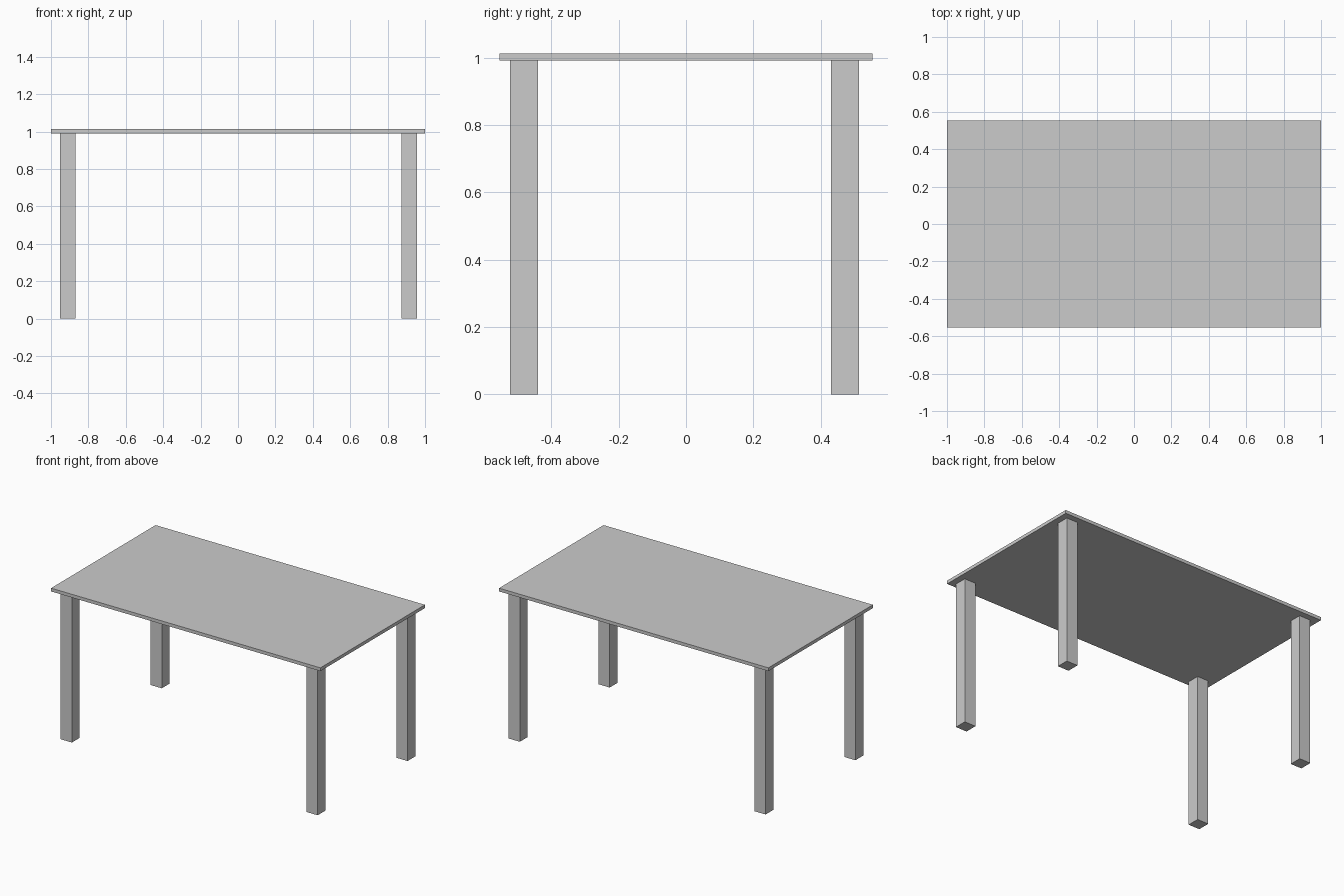
import bpy

if "Cube" in bpy.data.objects:
    bpy.data.objects.remove(bpy.data.objects["Cube"])


def box(name, center, size):
    """Add a box with its real dimensions applied."""
    bpy.ops.mesh.primitive_cube_add(size=1, location=center)
    obj = bpy.context.object
    obj.name = name
    obj.scale = size
    bpy.ops.object.transform_apply(location=False, rotation=False, scale=True)
    return obj


TOP_Z, UNDER_Z = 1.013, 0.991
LEG = 0.083

# Thin rectangular tabletop
box("tabletop", (0, 0, (TOP_Z + UNDER_Z) / 2), (2.0, 1.108, TOP_Z - UNDER_Z))

# Four square legs, set very slightly off centre under the top
for y_name, y in (("front", -0.481), ("back", 0.472)):
    for x_name, x in (("left", -0.909), ("right", 0.916)):
        box(f"{y_name}_{x_name}_leg", (x, y, UNDER_Z / 2), (LEG, LEG, UNDER_Z))
